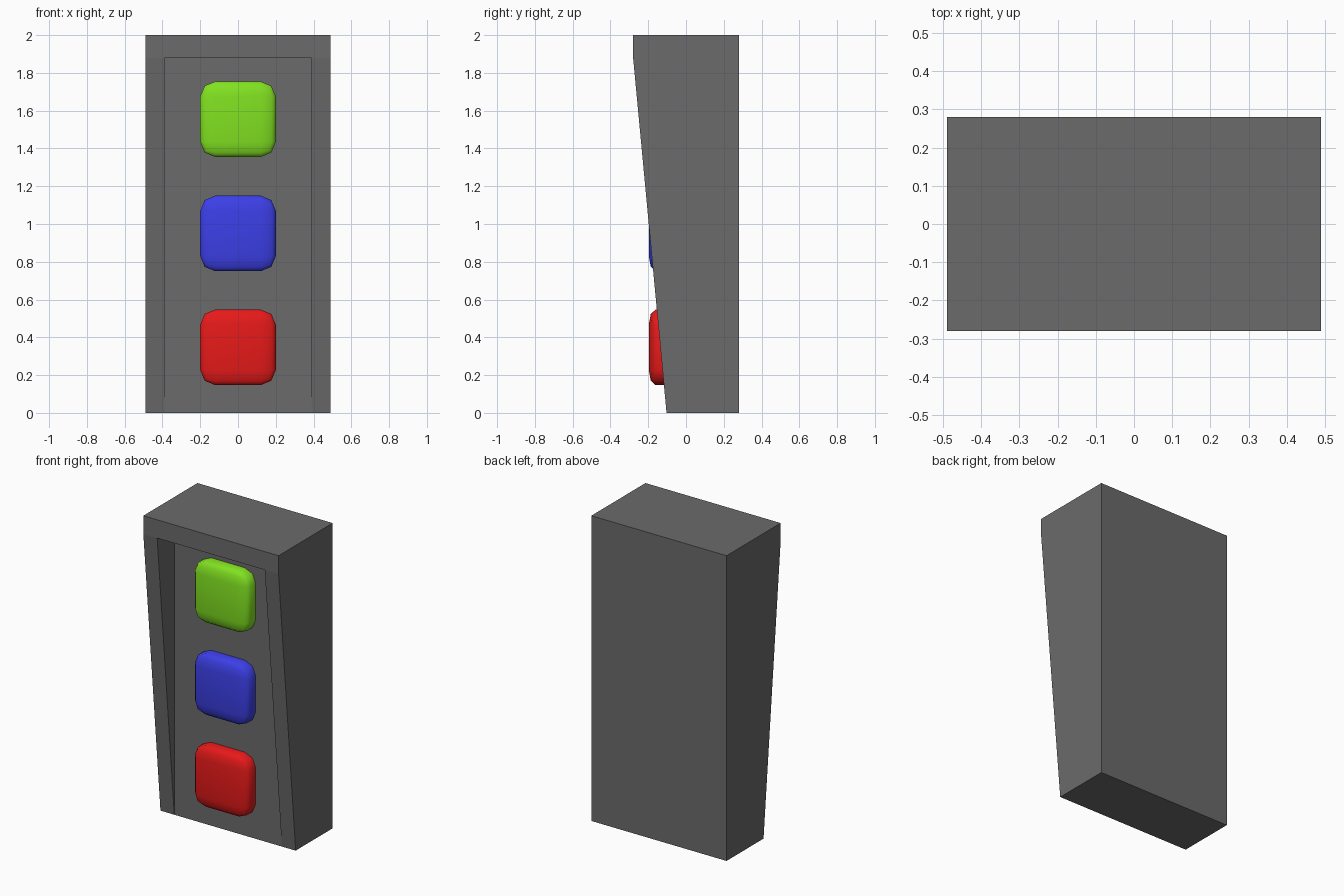
import bpy, bmesh

if "Cube" in bpy.data.objects:
    bpy.data.objects.remove(bpy.data.objects["Cube"])


def paint(obj, color):
    mat = bpy.data.materials.new(obj.name + "_colour")
    mat.diffuse_color = (*color, 1)
    mat.use_nodes = True
    mat.node_tree.nodes["Principled BSDF"].inputs["Base Color"].default_value = mat.diffuse_color
    obj.data.materials.append(mat)


def prism(name, profile, half_width):
    """Extrude a (y, z) side profile symmetrically along x."""
    bm = bmesh.new()
    face = bm.faces.new([bm.verts.new((-half_width, y, z)) for y, z in profile])
    ext = bmesh.ops.extrude_face_region(bm, geom=[face])
    verts = [g for g in ext["geom"] if isinstance(g, bmesh.types.BMVert)]
    bmesh.ops.translate(bm, verts=verts, vec=(2 * half_width, 0, 0))
    bmesh.ops.recalc_face_normals(bm, faces=bm.faces)
    mesh = bpy.data.meshes.new(name)
    bm.to_mesh(mesh)
    bm.free()
    obj = bpy.data.objects.new(name, mesh)
    bpy.context.collection.objects.link(obj)
    return obj


def button(name, z, color):
    """Rounded block: a cube bevelled first, then flattened."""
    bpy.ops.mesh.primitive_cube_add(size=2, location=(0, -0.107, z))
    obj = bpy.context.object
    obj.name = name
    obj.scale = (0.2, 0.09, 0.2)
    bevel = obj.modifiers.new("rounding", 'BEVEL')
    bevel.width = 0.4
    bevel.segments = 2
    bpy.ops.object.shade_smooth()
    paint(obj, color)


# Housing with a sloping front
GREY = (0.145, 0.145, 0.145)
housing = prism("housing", [(0.28, 0), (0.28, 2), (-0.28, 2),
                            (-0.28, 1.88), (-0.103, 0)], 0.49)
paint(housing, GREY)

# Wedge-shaped recess with an upright back panel
cutter = prism("recess_cutter", [(-0.103, -0.1), (-0.103, 1.88),
                                 (-0.5, 1.88), (-0.5, -0.1)], 0.39)
paint(cutter, GREY)
cut = housing.modifiers.new("recess", 'BOOLEAN')
cut.operation = 'DIFFERENCE'
cut.solver = 'EXACT'
cut.object = cutter
cutter.hide_render = True
cutter.hide_set(True)

# Three push buttons
button("red_button", 0.347, (0.8, 0.01, 0.01))
button("blue_button", 0.95, (0.045, 0.05, 0.8))
button("green_button", 1.555, (0.22, 0.76, 0.015))
